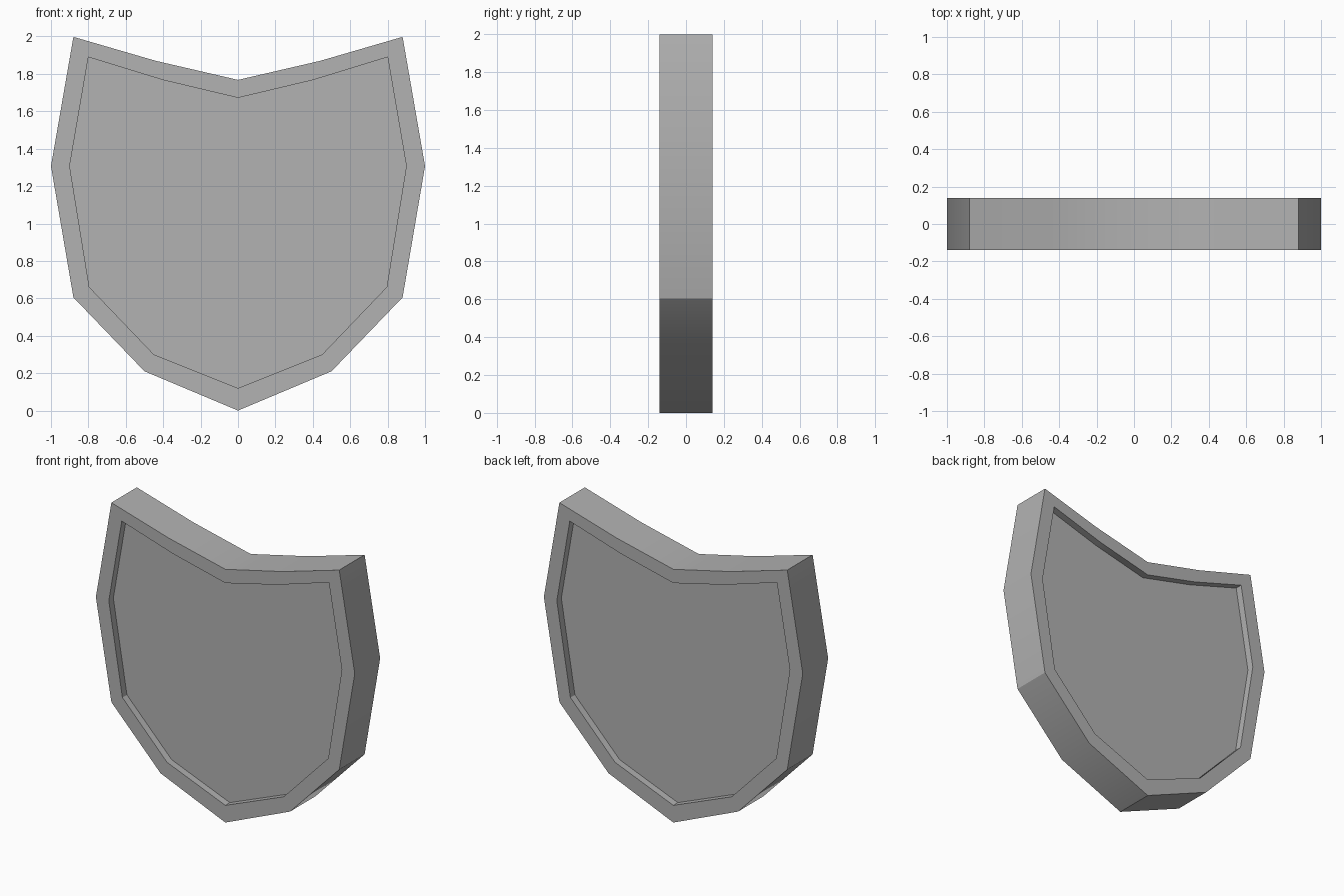
import bpy, bmesh, math

cube = bpy.data.objects.get("Cube")
if cube:
    bpy.data.objects.remove(cube, do_unlink=True)

HALF, RECESS = 0.14, 0.05

# Right-hand halves of the outlines, from top centre to bottom tip
OUTER = [(0, 1.768), (0.44, 1.87), (0.88, 1.998), (1, 1.307),
         (0.88, 0.605), (0.5, 0.21), (0, 0)]
INNER = [(0, 1.672), (0.4, 1.767), (0.8, 1.89), (0.9, 1.307),
         (0.795, 0.66), (0.45, 0.3), (0, 0.12)]


def mirrored(half):
    return half + [(-x, z) for x, z in half[-2:0:-1]]


def loop(bm, half, y):
    return [bm.verts.new((x, y, z)) for x, z in mirrored(half)]


def bridge(bm, a, b):
    n = len(a)
    for i in range(n):
        j = (i + 1) % n
        bm.faces.new((a[i], a[j], b[j], b[i]))


grey = bpy.data.materials.new("plain_grey")
grey.use_nodes = True
colour = (0.445, 0.445, 0.445, 1)
grey.diffuse_color = colour
grey.node_tree.nodes["Principled BSDF"].inputs["Base Color"].default_value = colour

# Shield: recessed front panel, rim, outer wall, rim, recessed back panel
bm = bmesh.new()
rings = [loop(bm, INNER, -HALF + RECESS), loop(bm, INNER, -HALF),
         loop(bm, OUTER, -HALF), loop(bm, OUTER, HALF),
         loop(bm, INNER, HALF), loop(bm, INNER, HALF - RECESS)]
for a, b in zip(rings, rings[1:]):
    bridge(bm, a, b)
bm.faces.new(rings[0])
bm.faces.new(rings[-1])
bmesh.ops.recalc_face_normals(bm, faces=bm.faces)
mesh = bpy.data.meshes.new("shield")
bm.to_mesh(mesh)
bm.free()
mesh.materials.append(grey)
shield = bpy.data.objects.new("shield", mesh)
bpy.context.collection.objects.link(shield)

# Soft shading along the gentle bends, crisp corners elsewhere
bpy.ops.object.select_all(action='DESELECT')
shield.select_set(True)
bpy.context.view_layer.objects.active = shield
bpy.ops.object.shade_smooth_by_angle(angle=math.radians(30))
